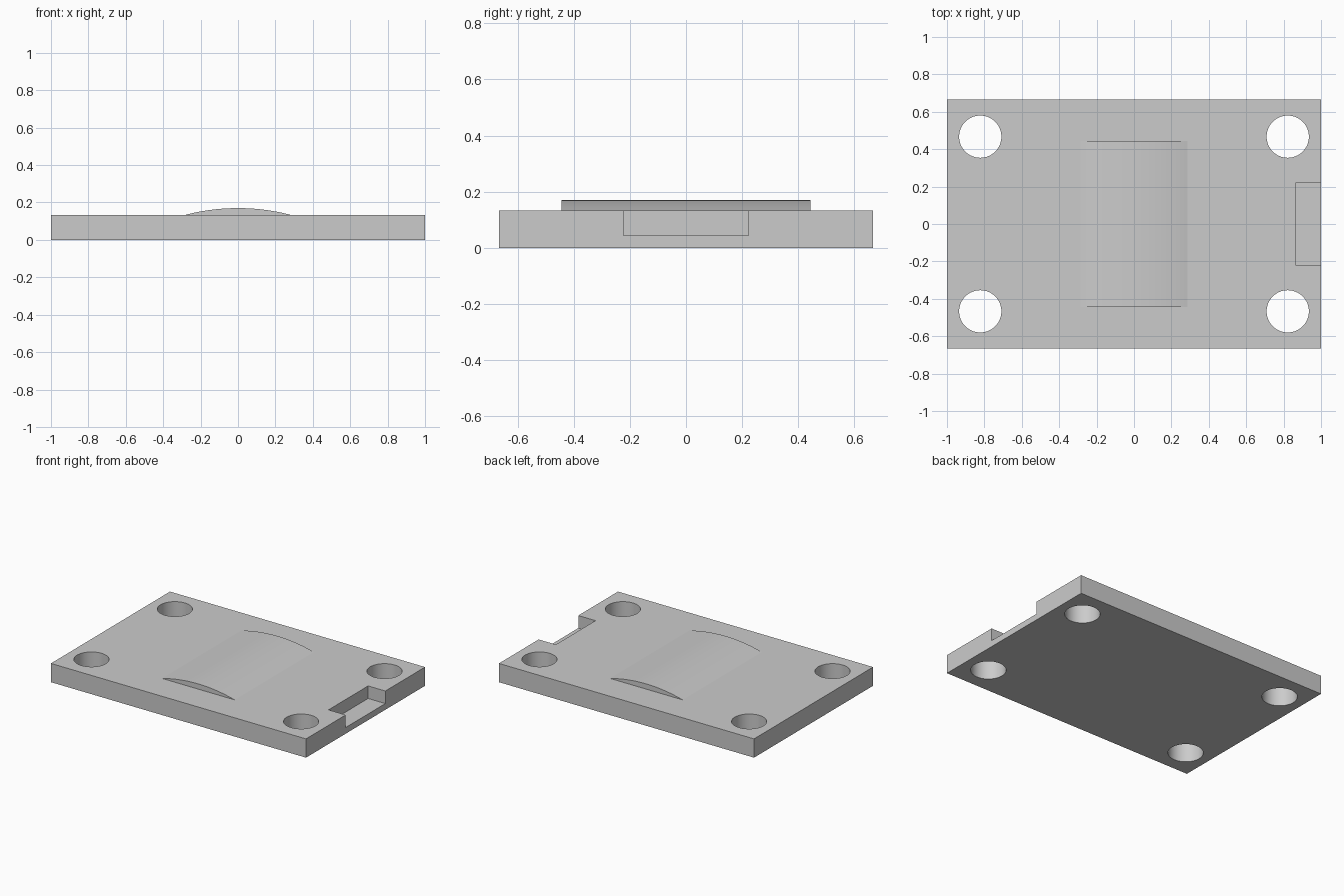
import bpy
import bmesh
from math import asin, sin, cos

if "Cube" in bpy.data.objects:
    bpy.data.objects.remove(bpy.data.objects["Cube"], do_unlink=True)

LENGTH, WIDTH, THICK = 2.0, 1.333, 0.133

grey = bpy.data.materials.new("plain grey")
grey.use_nodes = True
COLOUR = (0.6, 0.6, 0.6, 1)
grey.diffuse_color = COLOUR
grey.node_tree.nodes["Principled BSDF"].inputs["Base Color"].default_value = COLOUR


def box(name, low, high):
    """Axis-aligned box between two corners."""
    centre = [(a + b) / 2 for a, b in zip(low, high)]
    bpy.ops.mesh.primitive_cube_add(size=1, location=centre)
    obj = bpy.context.object
    obj.name = name
    obj.scale = [b - a for a, b in zip(low, high)]
    bpy.ops.object.transform_apply(location=True, rotation=False, scale=True)
    return obj


def cut(target, cutter):
    """Subtract the cutter and discard it."""
    cutter.hide_render = True
    mod = target.modifiers.new("cut", 'BOOLEAN')
    mod.operation = 'DIFFERENCE'
    mod.solver = 'EXACT'
    mod.object = cutter
    bpy.context.view_layer.objects.active = target
    bpy.ops.object.modifier_apply(modifier=mod.name)
    bpy.data.objects.remove(cutter, do_unlink=True)


# Base plate
plate = box("base_plate", (-LENGTH / 2, -WIDTH / 2, 0), (LENGTH / 2, WIDTH / 2, THICK))
plate.data.materials.append(grey)

# Four corner through-holes
for sx in (-1, 1):
    for sy in (-1, 1):
        bpy.ops.mesh.primitive_cylinder_add(
            vertices=64, radius=0.113, depth=1, location=(sx * 0.822, sy * 0.467, 0))
        cut(plate, bpy.context.object)

# Open notch in the left edge
cut(plate, box("notch_cutter", (0.865, -0.222, 0.044), (1.1, 0.222, 0.3)))

# Shallow arched pad on top: a circular segment extruded along y
HALF, RISE, HALF_DEPTH, STEPS = 0.285, 0.037, 0.444, 32
radius = (HALF ** 2 + RISE ** 2) / (2 * RISE)
spread = asin(HALF / radius)
bm = bmesh.new()
profile = []
for i in range(STEPS + 1):
    a = spread * (2 * i / STEPS - 1)
    z = THICK + RISE - radius * (1 - cos(a))
    profile.append(bm.verts.new((radius * sin(a), -HALF_DEPTH, z)))
face = bm.faces.new(profile)
moved = bmesh.ops.extrude_face_region(bm, geom=[face])["geom"]
bmesh.ops.translate(bm, vec=(0, 2 * HALF_DEPTH, 0),
                    verts=[v for v in moved if isinstance(v, bmesh.types.BMVert)])
bmesh.ops.recalc_face_normals(bm, faces=bm.faces)
mesh = bpy.data.meshes.new("arched_pad")
bm.to_mesh(mesh)
bm.free()
pad = bpy.data.objects.new("arched_pad", mesh)
bpy.context.collection.objects.link(pad)
mesh.materials.append(grey)

# Smooth curved walls, keep edges crisp
for obj in (plate, pad):
    bpy.ops.object.select_all(action='DESELECT')
    obj.select_set(True)
    bpy.context.view_layer.objects.active = obj
    bpy.ops.object.shade_smooth_by_angle(angle=0.5)
# The pad meets the plate at a shallow angle, so its underside stays flat
for poly in pad.data.polygons:
    if poly.normal.z < -0.9:
        poly.use_smooth = False
